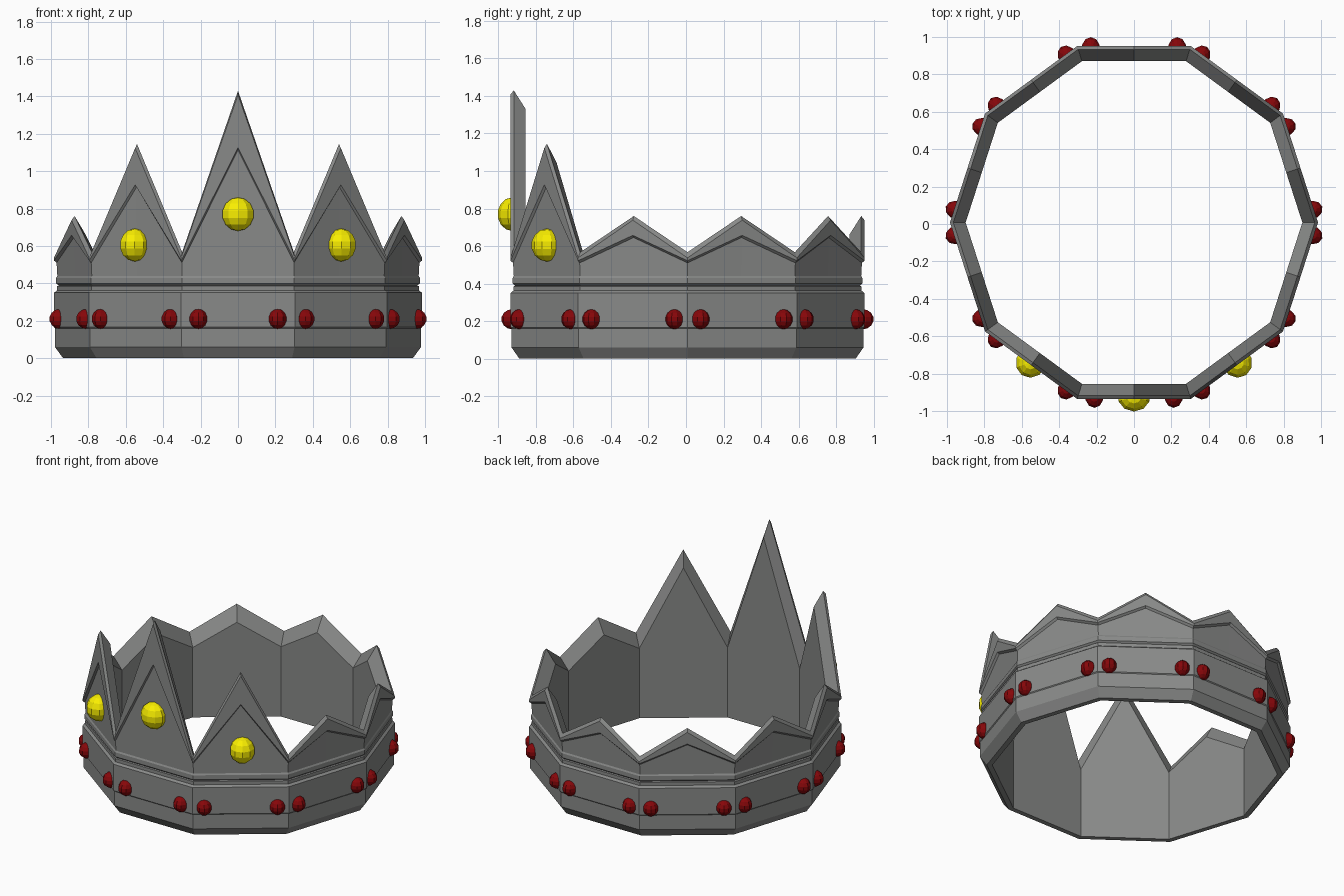
import bpy, bmesh
from math import sin, cos, pi

if "Cube" in bpy.data.objects:
    bpy.data.objects.remove(bpy.data.objects["Cube"])

CY = 0.008            # ring centre in y
YS = 1.008            # slight stretch in y
SIDES = 10
MID = cos(pi / SIDES)
VALLEY = 0.567


def peak_height(side):
    # side 0 faces the front (-y)
    return {0: 1.43, 1: 1.145, SIDES - 1: 1.145}.get(side, 0.76)


def column(top, is_mid):
    # radius / height profile, from inner bottom, round the outside, over the rim
    line = 0.51 + 0.70 * (top - VALLEY)
    drop = 0.10 if is_mid else 0.08
    edge = 0.022 if is_mid else 0.03
    return [
        (0.90, 0.0), (0.935, 0.0), (0.979, 0.06), (0.979, 0.16),
        (0.984, 0.166), (0.984, 0.35), (0.968, 0.362), (0.968, 0.385),
        (0.958, 0.388), (0.972, 0.40), (0.972, 0.43), (0.966, 0.44),
        (0.970, line), (0.984, line + 0.012), (0.984, top - edge),
        (0.966, top), (0.90, top - drop),
    ]


def make_obj(name, bm, mat):
    bmesh.ops.recalc_face_normals(bm, faces=bm.faces)
    me = bpy.data.meshes.new(name)
    bm.to_mesh(me)
    bm.free()
    me.materials.append(mat)
    ob = bpy.data.objects.new(name, me)
    bpy.context.collection.objects.link(ob)
    return ob


def material(name, rgb):
    m = bpy.data.materials.new(name)
    m.diffuse_color = (*rgb, 1)
    m.use_nodes = True
    m.node_tree.nodes["Principled BSDF"].inputs["Base Color"].default_value = m.diffuse_color
    return m


metal = material("dark_metal", (0.25, 0.255, 0.25))
red = material("red_gem", (0.24, 0.002, 0.003))
yellow = material("yellow_gem", (0.95, 0.86, 0.0))

# Crown ring: alternating corner and peak columns, bridged with quads
bm = bmesh.new()
cols = []
for i in range(SIDES * 2):
    is_mid = i % 2 == 0
    a = -pi / 2 + i * pi / SIDES
    top = peak_height(i // 2) if is_mid else VALLEY
    k = MID if is_mid else 1.0
    cols.append([bm.verts.new((r * k * cos(a), CY + YS * r * k * sin(a), z))
                 for r, z in column(top, is_mid)])
for i, c in enumerate(cols):
    d = cols[(i + 1) % len(cols)]
    n = len(c)
    for j in range(n):
        bm.faces.new((c[j], d[j], d[(j + 1) % n], c[(j + 1) % n]))
make_obj("crown_ring", bm, metal)


def gem(name, side, along, z, size, mat):
    # faceted ball set into one flat side, its back trimmed off inside the wall
    bm = bmesh.new()
    bmesh.ops.create_uvsphere(bm, u_segments=10, v_segments=7, radius=1)
    bmesh.ops.bisect_plane(bm, geom=bm.verts[:] + bm.edges[:] + bm.faces[:],
                           plane_co=(0, 0.15, 0), plane_no=(0, 1, 0),
                           clear_outer=True)
    bmesh.ops.holes_fill(bm, edges=[e for e in bm.edges if e.is_boundary], sides=0)
    ob = make_obj(name, bm, mat)
    a = -pi / 2 + side * 2 * pi / SIDES
    out = 0.925
    ob.location = (out * cos(a) - along * sin(a),
                   CY + YS * (out * sin(a) + along * cos(a)), z)
    ob.rotation_euler.z = a + pi / 2
    ob.scale = size


# Two red gems on every side of the band
for s in range(SIDES):
    t = 0.212 if s == 0 else 0.231
    for along in (-t, t):
        gem(f"band_gem_{s}", s, along, 0.21, (0.05, 0.06, 0.054), red)

# Yellow gems on the three tall points
gem("front_gem", 0, 0, 0.77, (0.089, 0.08, 0.09), yellow)
gem("right_gem", 1, 0.01, 0.605, (0.082, 0.085, 0.088), yellow)
gem("left_gem", SIDES - 1, -0.01, 0.605, (0.082, 0.085, 0.088), yellow)
